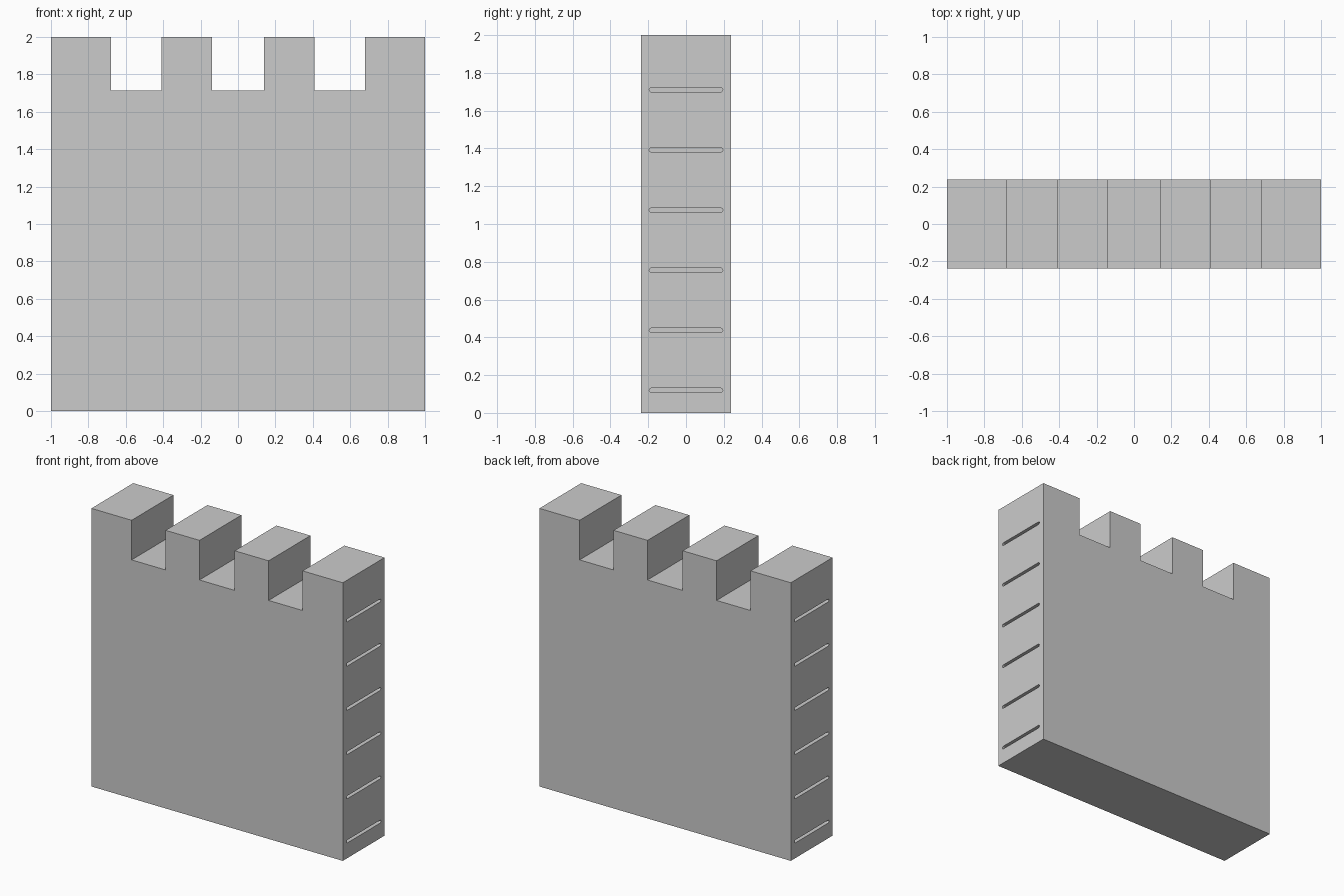
import bpy, bmesh, math

if "Cube" in bpy.data.objects:
    bpy.data.objects.remove(bpy.data.objects["Cube"])

HALF_DEPTH = 0.2375
FLOOR_Z = 1.715
SLOT_DEPTH = 0.05


def add_prisms(name, prisms):
    """Each prism is (list of 3D outline points, extrusion vector)."""
    bm = bmesh.new()
    for outline, vec in prisms:
        face = bm.faces.new([bm.verts.new(p) for p in outline])
        ext = bmesh.ops.extrude_face_region(bm, geom=[face], use_keep_orig=True)
        moved = [g for g in ext["geom"] if isinstance(g, bmesh.types.BMVert)]
        bmesh.ops.translate(bm, verts=moved, vec=vec)
    bmesh.ops.recalc_face_normals(bm, faces=bm.faces)
    mesh = bpy.data.meshes.new(name)
    bm.to_mesh(mesh)
    bm.free()
    obj = bpy.data.objects.new(name, mesh)
    bpy.context.collection.objects.link(obj)
    return obj


# Wall: crenellated front profile extruded through its thickness
profile = [(-1, 0), (1, 0), (1, 2)]
for left, right in ((0.41, 0.68), (-0.14, 0.14), (-0.68, -0.41)):
    profile += [(right, 2), (right, FLOOR_Z), (left, FLOOR_Z), (left, 2)]
profile.append((-1, 2))
wall = add_prisms("battlement_wall", [
    ([(x, -HALF_DEPTH, z) for x, z in profile], (0, 2 * HALF_DEPTH, 0))])


# Round-ended slots in both end faces
def slot_outline(x, zc, half=0.195, r=0.0105, n=6):
    pts = []
    for side in (0, 1):
        cy = (half - r) * (1 if side == 0 else -1)
        for i in range(n + 1):
            a = -math.pi / 2 + math.pi * (i / n + side)
            pts.append((x, cy + r * math.cos(a), zc + r * math.sin(a)))
    return pts


slots = []
for s in (-1, 1):
    for i in range(6):
        slots.append((slot_outline(s * (1 - SLOT_DEPTH), 0.12 + 0.318 * i),
                      (s * (SLOT_DEPTH + 0.05), 0, 0)))
cutter = add_prisms("slot_cutter", slots)
cutter.hide_render = True
cutter.hide_viewport = True
cutter.display_type = 'WIRE'

cut = wall.modifiers.new("end_slots", 'BOOLEAN')
cut.operation = 'DIFFERENCE'
cut.solver = 'EXACT'
cut.object = cutter
